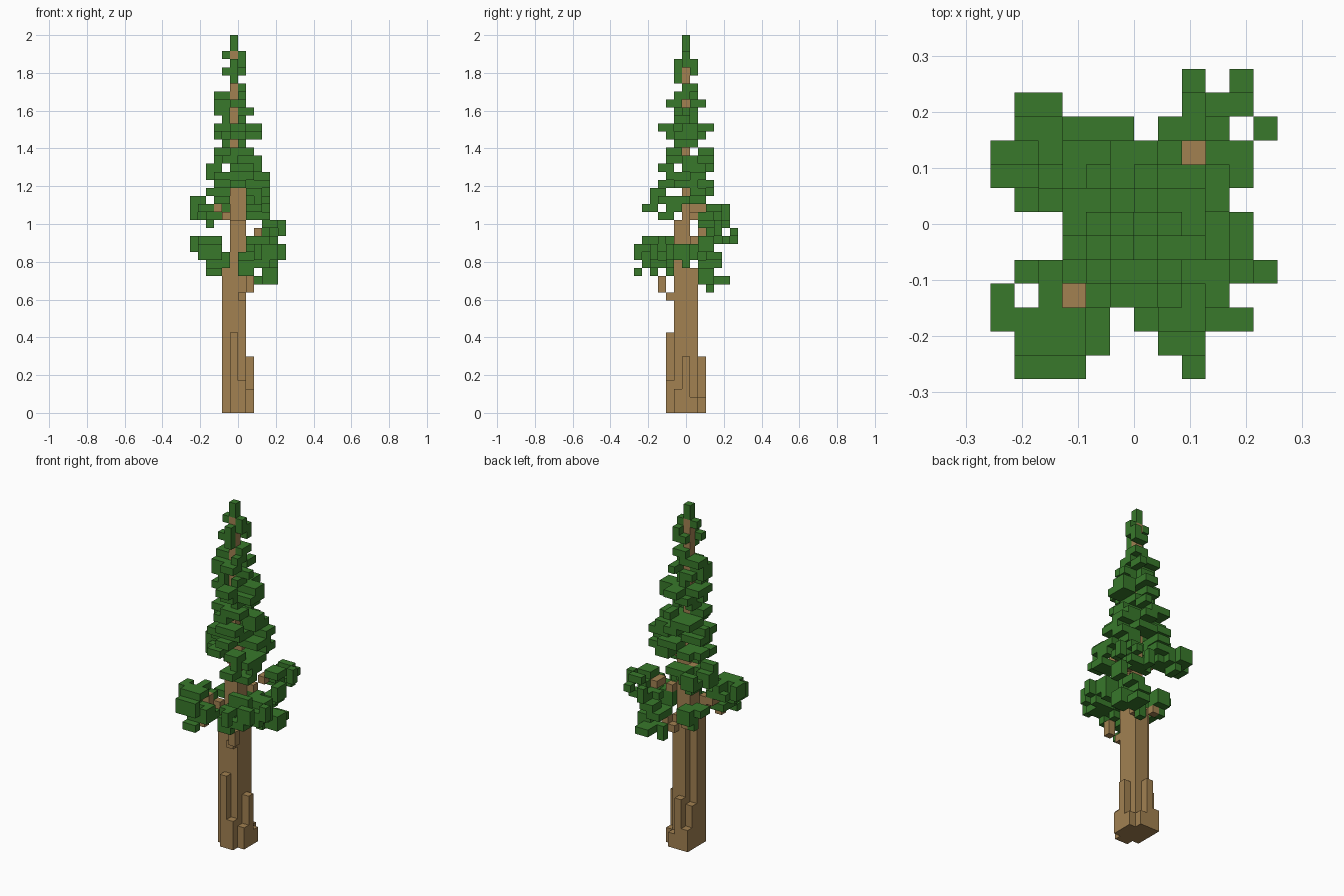
import bpy
import bmesh
from mathutils import Vector

old = bpy.data.objects.get("Cube")
if old:
    bpy.data.objects.remove(old, do_unlink=True)

UNIT = 2 / 47          # edge length of one block
TIP = 47               # tree height in blocks
parts = {}             # part name -> (material, set of cells)
filled = set()


def make_material(name, rgb):
    mat = bpy.data.materials.new(name)
    mat.use_nodes = True
    mat.diffuse_color = (*rgb, 1)
    mat.node_tree.nodes["Principled BSDF"].inputs["Base Color"].default_value = (*rgb, 1)
    return mat


bark = make_material("bark brown", (0.36, 0.22, 0.083))
needles = make_material("needle green", (0.04, 0.19, 0.024))


def block(part, mat, x0, x1, y0, y1, z0, height=1):
    """Fill a box of cells (inclusive in x and y) that are still empty."""
    cells = parts.setdefault(part, (mat, set()))[1]
    for x in range(x0, x1 + 1):
        for y in range(y0, y1 + 1):
            for z in range(z0, z0 + height):
                if (x, y, z) not in filled:
                    filled.add((x, y, z))
                    cells.add((x, y, z))


def bough(name, base, wood, slabs):
    """A side branch: wooden blocks, then needle slabs, heights above base."""
    for x0, x1, y0, y1, z, h in wood:
        block(name + "_wood", bark, x0, x1, y0, y1, base + z, h)
    for x0, x1, y0, y1, z, h in slabs:
        block(name + "_needles", needles, x0, x1, y0, y1, base + z, h)


def whorl(name, base, layers):
    """Crown section: each entry is one layer of flat needle slabs."""
    for level, slabs in enumerate(layers):
        for slab in slabs:
            block(name + "_needles", needles, *slab, base + level)


def build(name, mat, cells):
    """Turn the cells of one part into a mesh of its exposed faces."""
    bm = bmesh.new()
    for cell in sorted(cells):
        centre = Vector(cell) + Vector((0.5, 0, 0.5))
        for axis in range(3):
            for sign in (-1, 1):
                step = Vector((0, 0, 0))
                step[axis] = sign
                if tuple(int(c + s) for c, s in zip(cell, step)) in filled:
                    continue
                u = Vector((0, 0, 0))
                u[(axis + 1) % 3] = 0.5
                v = step.cross(u)
                corners = (-u - v, u - v, u + v, v - u)
                bm.faces.new([bm.verts.new((centre + step / 2 + c) * UNIT) for c in corners])
    bmesh.ops.remove_doubles(bm, verts=bm.verts, dist=UNIT / 100)
    mesh = bpy.data.meshes.new(name)
    bm.to_mesh(mesh)
    bm.free()
    mesh.materials.append(mat)
    bpy.context.collection.objects.link(bpy.data.objects.new(name, mesh))


# Trunk with one notched corner, stepping thinner towards the tip
block("trunk", bark, -2, 0, -1, 0, 0, 16)
block("trunk", bark, -1, 0, 1, 1, 0, 18)
block("trunk", bark, -2, -1, -1, 0, 16, 2)
block("trunk", bark, -1, 0, -1, 0, 16, 8)
block("trunk", bark, -1, 0, 0, 0, 24, 4)
block("trunk", bark, -1, -1, 0, 0, 28, TIP - 30)

# Root buttresses
for x, y, height in ((-1, -2, 10), (0, -2, 4), (1, 0, 7), (1, -1, 3), (1, 1, 2),
                     (-1, 2, 7), (-2, 1, 6), (-2, 2, 3), (0, 2, 2)):
    block("roots", bark, x, x, y, y, 0, height)

# Lower boughs, one or two per diagonal
bough("front_right_bough", 16,
      [(-2, -2, -2, -2, 2, 1), (-3, -2, -2, -2, 3, 1), (-3, -3, -3, -3, 3, 2),
       (-3, -3, -4, -4, 1, 1)],
      [(-6, -6, -4, -3, 4, 2), (-5, -3, -6, -6, 3, 2), (-5, -3, -5, -4, 5, 1),
       (-5, -4, -5, -4, 3, 2), (-4, -2, -5, -3, 2, 1), (-4, -4, -3, -2, 4, 2),
       (-5, -3, -2, -2, 4, 1), (-4, -3, -6, -6, 1, 1), (-3, -2, -4, -4, 2, 2),
       (-2, -2, -5, -4, 3, 1)])

bough("back_left_bough", 20,
      [(1, 1, 1, 1, 1, 1), (2, 2, 2, 3, 2, 1)],
      [(2, 2, 6, 6, 1, 2), (4, 4, 6, 6, 2, 1), (2, 4, 5, 5, 1, 1),
       (3, 4, 5, 5, 3, 1), (5, 5, 4, 4, 2, 2), (1, 3, 4, 4, 1, 1),
       (3, 3, 3, 4, 2, 1), (3, 4, 2, 3, 3, 1), (4, 4, 2, 3, 0, 2)])

bough("back_left_low_bough", 15,
      [(0, 0, 2, 2, 1, 1), (1, 1, 2, 2, 1, 2)],
      [(2, 3, 4, 5, 1, 1), (1, 3, 3, 3, 1, 1), (1, 1, 3, 3, 0, 1),
       (3, 4, 2, 3, 1, 2), (1, 2, 2, 4, 3, 1), (2, 3, 3, 4, 4, 1),
       (1, 2, 1, 1, 4, 2)])

bough("back_right_bough", 23,
      [(-2, -2, 1, 1, 1, 1), (-3, -3, 1, 2, 2, 1)],
      [(-6, -6, 2, 3, 1, 2), (-6, -5, 2, 2, 3, 1), (-5, -4, 5, 5, 1, 2),
       (-5, -3, 4, 4, 1, 1), (-5, -4, 1, 2, 2, 1), (-4, -2, 2, 3, 1, 1),
       (-4, -4, 3, 4, 0, 1), (-3, -1, 3, 4, 2, 1), (-5, -5, 2, 3, 2, 1),
       (-3, -2, 1, 1, 3, 1)])

bough("back_right_low_bough", 17,
      [(-2, -2, 2, 2, 0, 1)],
      [(-3, -2, 2, 3, 1, 2), (-4, -3, 1, 2, 2, 1), (-3, -3, 2, 2, 0, 1)])

bough("front_left_bough", 16,
      [(1, 1, -3, -3, -1, 2), (0, 0, -2, -2, -2, 1)],
      [(1, 2, -5, -5, 4, 1), (2, 2, -6, -6, 3, 2), (3, 4, -4, -4, 3, 2),
       (5, 5, -2, -2, 3, 2), (1, 3, -4, -3, 2, 1), (2, 4, -2, -2, 2, 2),
       (0, 1, -4, -4, 1, 2), (1, 3, -3, -3, 4, 2), (1, 1, -2, -2, 1, 1),
       (3, 4, 0, 0, 2, 2), (2, 3, -1, 0, 4, 1), (0, 1, -3, -2, 3, 1),
       (4, 4, -1, 0, 3, 2), (1, 2, -2, -1, 3, 1)])

bough("front_left_high_bough", 24,
      [(1, 1, -2, -1, 1, 1)],
      [(1, 2, -5, -4, 1, 1), (2, 2, -4, -4, 2, 2), (1, 3, -3, -2, 0, 1),
       (2, 3, -3, -2, 2, 1), (3, 3, -2, -1, 1, 1), (-3, -2, -2, -1, 2, 1),
       (1, 2, 0, 2, 2, 1), (1, 3, -1, 0, 2, 1)])

# Upper crown: flat needle slabs in layers that narrow towards the tip
whorl("low_crown", 27, [
    [(-4, -4, 1, 2), (1, 2, -4, -3), (-3, -2, 1, 3), (1, 3, 1, 2)],
    [(-3, -2, -1, 0), (-1, 0, -3, -1), (1, 3, -1, 1), (-1, 1, 2, 3)],
    [(-3, -2, -2, -1), (-1, 1, -2, 0), (-4, -2, 1, 2), (1, 3, 1, 2)],
    [(-4, -3, 1, 1), (-1, 1, -3, -2), (1, 2, 0, 2), (-1, 0, 1, 3)],
    [(-2, -1, -2, -1), (0, 2, 0, 1), (-3, -1, 1, 3)],
    [(-3, -2, -1, 0), (-1, 1, -2, -1), (0, 0, 2, 3)],
])
whorl("middle_crown", 33, [
    [(-2, -2, 0, 1), (0, 0, -1, 1)],
    [(-3, -3, 0, 0), (1, 2, -1, 1), (-1, 0, -2, -1), (-2, -1, 1, 2)],
    [(-3, -2, -1, 1), (0, 2, 0, 1), (-1, 0, -3, -2), (-1, 0, 2, 3)],
    [(-2, -2, -1, -1), (0, 0, -1, 0), (-1, -1, 1, 1)],
    [(-3, -2, -1, 0), (0, 1, 0, 0), (-2, -1, 1, 1)],
    [(-3, -2, -1, 0), (-1, 0, -2, -1), (0, 0, 1, 2)],
])
whorl("high_crown", 39, [
    [(-3, -2, 0, 1), (0, 0, -1, 0), (-1, -1, 1, 1)],
    [(0, 0, 0, 1), (-1, -1, 1, 1)],
    [(-1, -1, -1, -1)],
    [(-2, -1, -1, -1), (-1, 0, 1, 1)],
    [(0, 0, 0, 1), (-1, -1, -1, -1)],
    [(-2, -2, 0, 0), (0, 0, 0, 0)],
])

# Pointed tip
block("tip", needles, -1, -1, 0, 0, TIP - 2, 2)

for part, (material, cells) in parts.items():
    build(part, material, cells)
